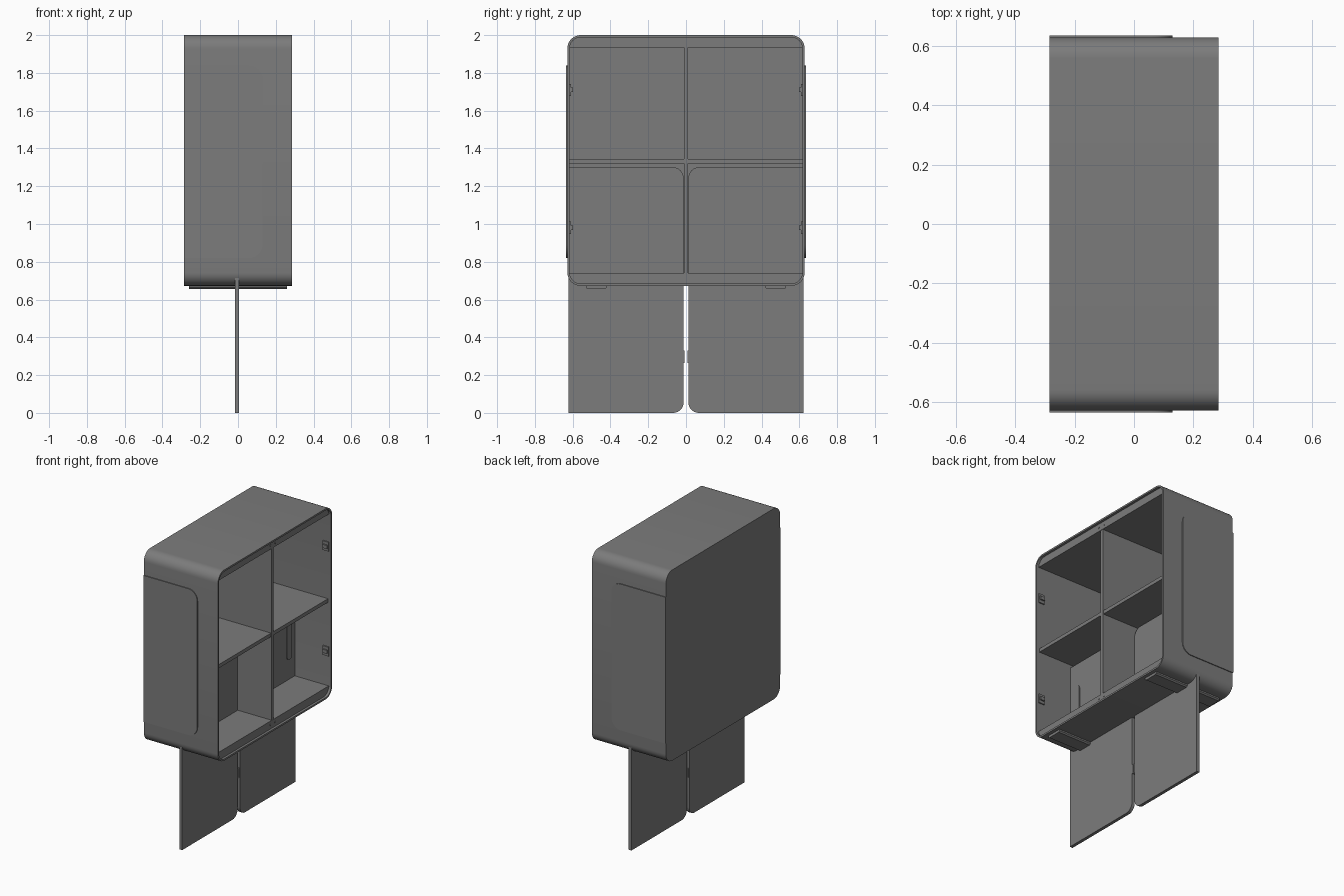
import bpy, bmesh, math

if "Cube" in bpy.data.objects:
    bpy.data.objects.remove(bpy.data.objects["Cube"])

grey = bpy.data.materials.new("mid_grey")
grey.diffuse_color = (0.2, 0.2, 0.2, 1)
grey.use_nodes = True
grey.node_tree.nodes["Principled BSDF"].inputs["Base Color"].default_value = grey.diffuse_color


def rounded(u0, u1, v0, v1, radii, seg=8):
    """Rounded rectangle; radii in order: low-left, low-right, top-right, top-left."""
    corners = [(u0, v0, 1, 1, 180), (u1, v0, -1, 1, 270),
               (u1, v1, -1, -1, 0), (u0, v1, 1, -1, 90)]
    pts = []
    for (u, v, su, sv, start), r in zip(corners, radii):
        if r == 0:
            pts.append((u, v))
            continue
        for i in range(seg + 1):
            a = math.radians(start + 90 * i / seg)
            pts.append((u + su * r + r * math.cos(a), v + sv * r + r * math.sin(a)))
    return pts


def skin(name, loops, axis="x"):
    """Join loops of (profile, position along axis) and cap both ends."""
    bm = bmesh.new()
    rings = []
    for pts, d in loops:
        rings.append([bm.verts.new((d, u, v) if axis == "x" else (u, d, v)) for u, v in pts])
    for a, b in zip(rings, rings[1:]):
        n = len(a)
        for i in range(n):
            bm.faces.new((a[i], a[(i + 1) % n], b[(i + 1) % n], b[i]))
    bm.faces.new(rings[0])
    bm.faces.new(rings[-1])
    bmesh.ops.recalc_face_normals(bm, faces=bm.faces[:])
    me = bpy.data.meshes.new(name)
    bm.to_mesh(me)
    bm.free()
    me.materials.append(grey)
    ob = bpy.data.objects.new(name, me)
    bpy.context.collection.objects.link(ob)
    return ob


def prism(name, pts, a, b, axis="x"):
    return skin(name, [(pts, a), (pts, b)], axis)


def box(name, x0, x1, y0, y1, z0, z1):
    return prism(name, [(y0, z0), (y1, z0), (y1, z1), (y0, z1)], x0, x1)


# Cabinet shell: rounded tube, closed at -x and open at +x
outer = rounded(-0.628, 0.628, 0.673, 2.0, [0.07] * 4)
inner = rounded(-0.616, 0.616, 0.685, 1.988, [0.058] * 4)
skin("cabinet_shell", [(outer, -0.285), (outer, 0.285), (inner, 0.285), (inner, -0.27)])

# Floor and ceiling, set back a little from the rim
prism("cabinet_floor", rounded(-0.617, 0.617, 0.684, 0.74, [0.053, 0.053, 0, 0]), -0.272, 0.268)
prism("cabinet_ceiling", rounded(-0.617, 0.617, 1.935, 1.989, [0, 0, 0.052, 0.052]), -0.272, 0.268)

# Centre divider
box("centre_divider", -0.272, 0.266, -0.011, 0.011, 0.739, 1.936)

for s, side in ((-1, "front"), (1, "back")):
    def span(a, b):
        return sorted((s * a, s * b))

    # Shelf
    y0, y1 = span(0.01, 0.617)
    box(side + "_shelf", -0.272, 0.262, y0, y1, 1.32, 1.345)

    # Leg panel running from the ground up into the lower compartment
    y0, y1 = span(0.013, 0.622)
    r = 0.055
    radii = [0, r, r, 0] if s < 0 else [r, 0, 0, r]
    prism(side + "_leg_panel", rounded(y0, y1, 0.0, 1.3, radii), -0.016, 0.006)

    # Grip pad on the leg panel and the small latch on its inner edge
    y0, y1 = span(0.525, 0.58)
    prism(side + "_grip_pad", rounded(y0, y1, 0.88, 1.14, [0.024] * 4), 0.005, 0.011)
    y0, y1 = span(0.007, 0.016)
    box(side + "_latch", -0.012, 0.004, y0, y1, 0.265, 0.33)

    # Thin raised plate on the cabinet end
    y0, y1 = span(0.62, 0.634)
    prism(side + "_end_plate", rounded(-0.285, 0.13, 0.82, 1.838, [0, 0.07, 0.07, 0]), y0, y1, "y")

    # Skid under the cabinet
    c = s * 0.475
    prism(side + "_skid", [(c - 0.046, 0.655), (c + 0.046, 0.655),
                           (c + 0.055, 0.663), (c + 0.055, 0.676),
                           (c - 0.055, 0.676), (c - 0.055, 0.663)], -0.26, 0.26)

    # Hinge mounts: wall plate with a small arm
    for z, level in ((0.98, "lower"), (1.71, "upper")):
        y0, y1 = span(0.608, 0.617)
        box(f"{side}_{level}_hinge_plate", 0.225, 0.27, y0, y1, z - 0.032, z + 0.032)
        y0, y1 = span(0.598, 0.61)
        box(f"{side}_{level}_hinge_arm", 0.23, 0.265, y0, y1, z - 0.012, z + 0.012)

    # Screw heads on the rails beside the divider
    for z, level in ((0.714, "lower"), (1.961, "upper")):
        c = s * 0.026
        prism(f"{side}_{level}_screw",
              rounded(c - 0.006, c + 0.006, z - 0.006, z + 0.006, [0.0058] * 4, 3), 0.267, 0.271)

# Smooth the rounded corners, keep the edges sharp
bpy.ops.object.select_all(action="DESELECT")
for ob in bpy.context.collection.objects:
    ob.select_set(True)
    bpy.context.view_layer.objects.active = ob
bpy.ops.object.shade_smooth_by_angle(angle=math.radians(32))
